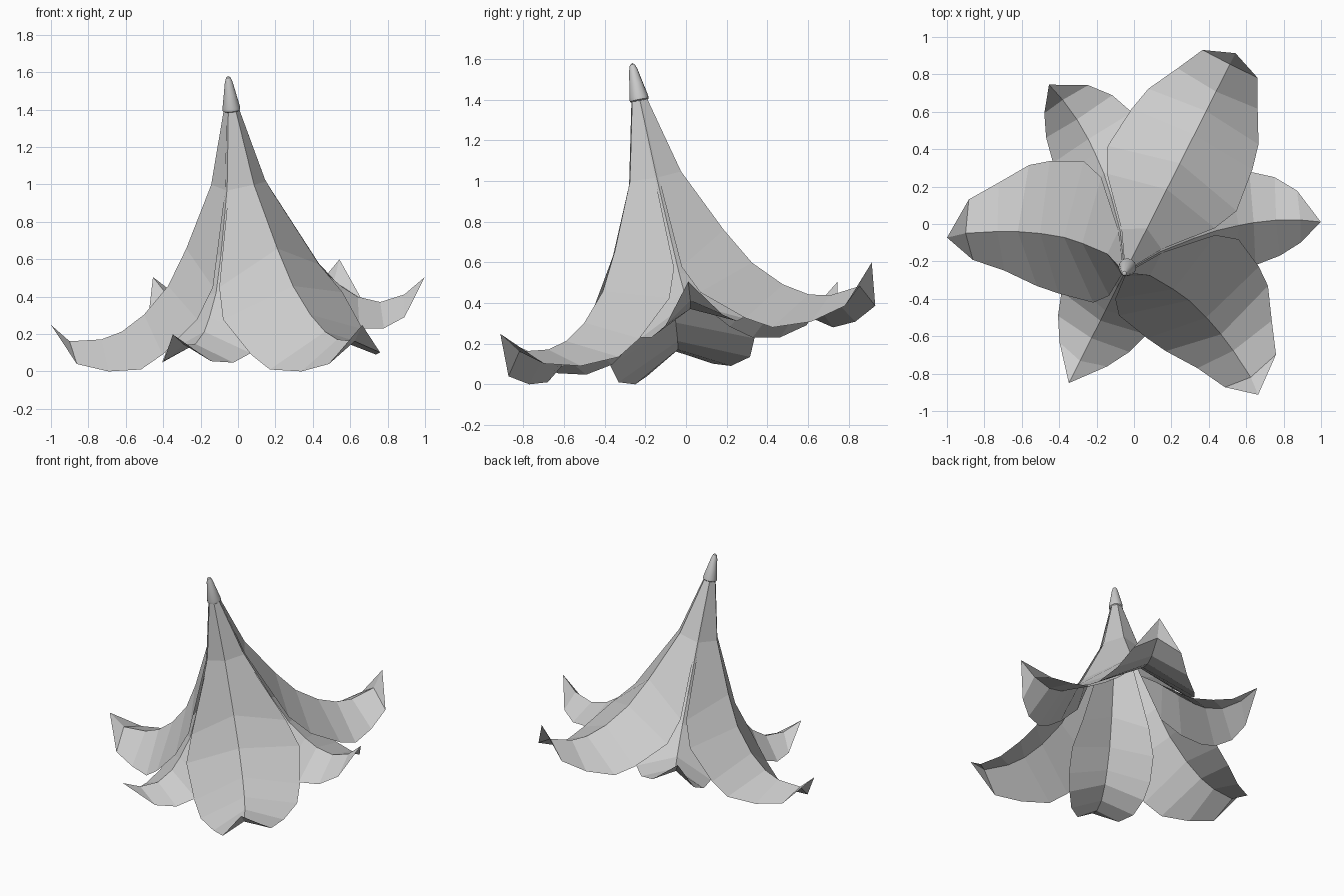
import bpy, bmesh, math
from mathutils import Matrix, Vector

if "Cube" in bpy.data.objects:
    bpy.data.objects.remove(bpy.data.objects["Cube"], do_unlink=True)

grey = bpy.data.materials.new("soft_grey")
grey.use_nodes = True
grey.diffuse_color = (0.6, 0.6, 0.6, 1)
grey.node_tree.nodes["Principled BSDF"].inputs["Base Color"].default_value = grey.diffuse_color

# The whole blossom leans along one petal's direction
LEAN = (Matrix.Translation((0.067, -0.028, 0.385))
        @ Matrix.Rotation(math.radians(63.2), 4, 'Z')
        @ Matrix.Rotation(math.radians(-12.56), 4, 'Y'))


def add_object(name, mesh, turn=0):
    obj = bpy.data.objects.new(name, mesh)
    bpy.context.collection.objects.link(obj)
    obj.matrix_world = LEAN @ Matrix.Rotation(math.radians(turn), 4, 'Z')
    return obj


def petal_mesh(name, tip, ridge, rim):
    """Ridged sheet: ridge is (radius, height), rim is (radius, half width, height)."""
    bm = bmesh.new()
    point = bm.verts.new((tip[0], 0, tip[1]))
    rows = []
    for (kr, kh), (er, w, eh) in zip(ridge, rim):
        rows.append([bm.verts.new(p) for p in ((er, -w, eh), (kr, 0, kh), (er, w, eh))])
    left, mid, right = rows[0]
    bm.faces.new((point, mid, left))
    bm.faces.new((point, right, mid))
    for a, b in zip(rows, rows[1:]):
        for i in range(2):
            bm.faces.new((a[i], a[i + 1], b[i + 1], b[i]))
    mesh = bpy.data.meshes.new(name)
    bm.to_mesh(mesh)
    bm.free()
    mesh.materials.append(grey)
    return mesh


# Three broad outer petals
broad = petal_mesh(
    "broad_petal", (1.076, -0.02),
    [(.986, -.119), (.816, -.128), (.703, -.098), (.575, -.019),
     (.432, .122), (.315, .314), (.148, .645), (.042, 1.04)],
    [(.967, .165, -.214), (.806, .24, -.258), (.636, .33, -.249), (.515, .361, -.175),
     (.312, .386, .0), (.208, .323, .152), (.08, .12, .631), (.026, .032, 1.04)])

# Three narrower petals set between them
narrow = petal_mesh(
    "narrow_petal", (0.94, 0.018),
    [(.822, -.064), (.689, -.091), (.572, -.049), (.497, .012),
     (.39, .125), (.29, .31), (.14, .645), (.038, 1.04)],
    [(.804, .142, -.159), (.685, .214, -.193), (.553, .255, -.171), (.45, .28, -.1),
     (.32, .28, .02), (.2, .23, .16), (.07, .1, .63), (.024, .03, 1.04)])

for i in range(3):
    add_object(f"broad_petal_{i + 1}", broad, 120 * i)
    add_object(f"narrow_petal_{i + 1}", narrow, 120 * i + 60)

# Stem cap, turned from a profile
bm = bmesh.new()
profile = [(0, 1.03), (.038, 1.03), (.047, 1.037), (.047, 1.053),
           (.034, 1.12), (.021, 1.19), (.012, 1.216), (0, 1.224)]
verts = [bm.verts.new((r, 0, h)) for r, h in profile]
edges = [bm.edges.new(pair) for pair in zip(verts, verts[1:])]
bmesh.ops.spin(bm, geom=verts + edges, cent=(0, 0, 0), axis=Vector((0, 0, 1)),
               angle=math.tau, steps=12)
bmesh.ops.remove_doubles(bm, verts=bm.verts, dist=0.0005)
bmesh.ops.recalc_face_normals(bm, faces=bm.faces)
cap_mesh = bpy.data.meshes.new("stem_cap")
bm.to_mesh(cap_mesh)
bm.free()
cap_mesh.materials.append(grey)
cap = add_object("stem_cap", cap_mesh)
bpy.ops.object.select_all(action='DESELECT')
cap.select_set(True)
bpy.context.view_layer.objects.active = cap
bpy.ops.object.shade_smooth_by_angle(angle=math.radians(35))
